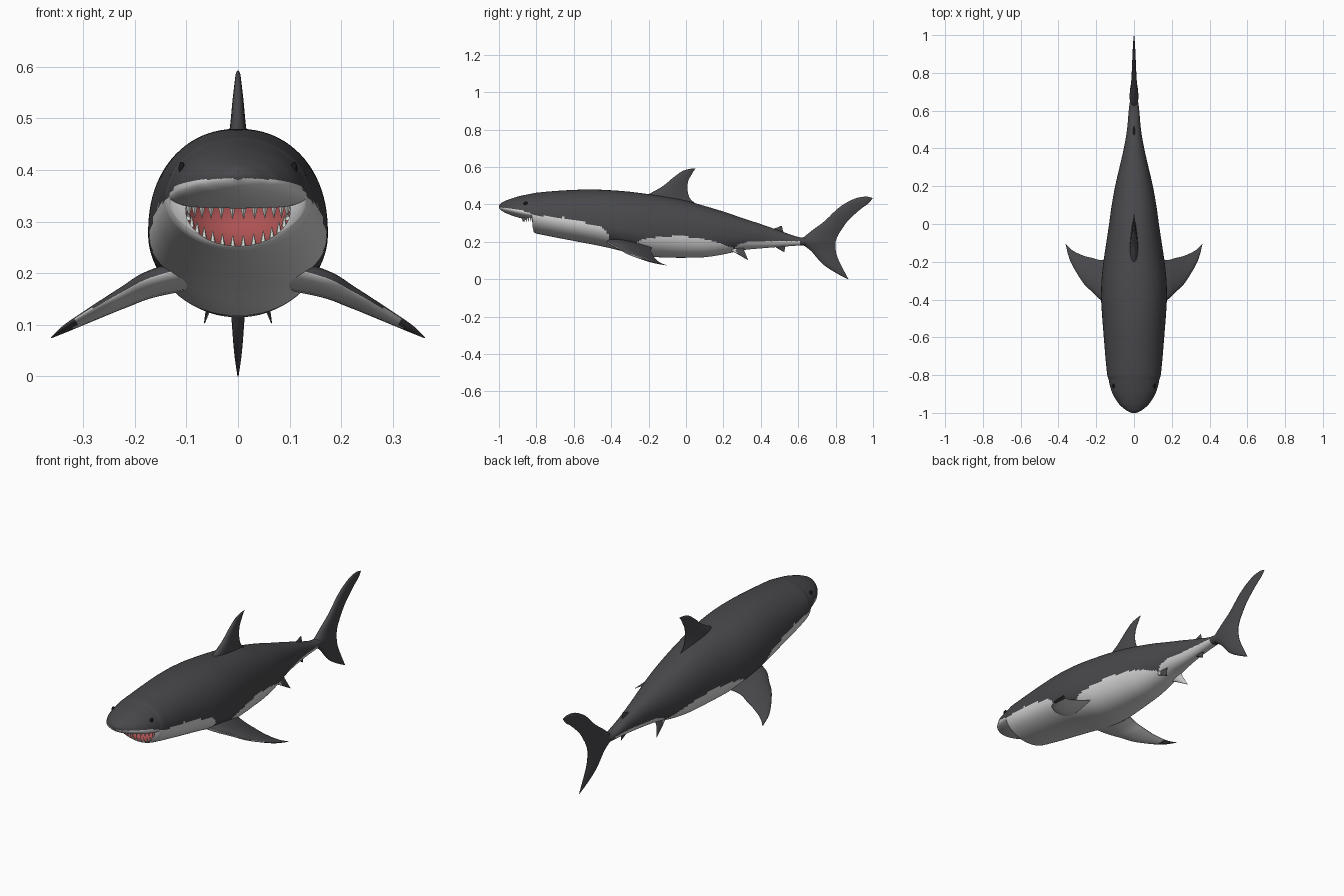
import bpy, bmesh, math
from mathutils import Vector, Matrix

if "Cube" in bpy.data.objects:
    bpy.data.objects.remove(bpy.data.objects["Cube"])


def material(name, rgb):
    m = bpy.data.materials.new(name)
    m.diffuse_color = (*rgb, 1)
    m.use_nodes = True
    m.node_tree.nodes["Principled BSDF"].inputs["Base Color"].default_value = m.diffuse_color
    return m


DARK = material("dark grey skin", (0.065, 0.064, 0.071))
PALE = material("pale belly", (0.68, 0.68, 0.68))
RED = material("mouth red", (0.42, 0.085, 0.085))
TOOTH = material("tooth white", (0.7, 0.7, 0.66))
BLACK = material("eye black", (0.01, 0.01, 0.012))


def sample(rows, k):
    """Smooth (Catmull-Rom) in-between rows, k per interval."""
    out = []
    for i in range(len(rows) - 1):
        p0, p1 = rows[max(i - 1, 0)], rows[i]
        p2, p3 = rows[i + 1], rows[min(i + 2, len(rows) - 1)]
        for j in range(k):
            t = j / k
            out.append([0.5 * (2 * b + (c - a) * t + (2 * a - 5 * b + 4 * c - d) * t * t
                               + (3 * b - a - 3 * c + d) * t ** 3)
                        for a, b, c, d in zip(p0, p1, p2, p3)])
    return out + [list(rows[-1])]


def finish(bm, name, mats, rule=None, smooth=True):
    """Turn a bmesh into a named object, colouring faces by a rule."""
    bmesh.ops.recalc_face_normals(bm, faces=bm.faces)
    bm.normal_update()
    if rule:
        for f in bm.faces:
            f.material_index = rule(f.calc_center_median(), f.normal)
    me = bpy.data.meshes.new(name)
    bm.to_mesh(me)
    bm.free()
    for m in mats:
        me.materials.append(m)
    ob = bpy.data.objects.new(name, me)
    bpy.context.collection.objects.link(ob)
    if smooth:
        activate(ob)
        bpy.ops.object.shade_smooth_by_angle(angle=math.radians(50))
    return ob


def activate(ob):
    bpy.ops.object.select_all(action='DESELECT')
    ob.select_set(True)
    bpy.context.view_layer.objects.active = ob


def loft(rings):
    bm = bmesh.new()
    vs = [[bm.verts.new(p) for p in r] for r in rings]
    n = len(vs[0])
    for a, b in zip(vs, vs[1:]):
        for i in range(n):
            bm.faces.new((a[i], a[(i + 1) % n], b[(i + 1) % n], b[i]))
    bm.faces.new(vs[0])
    bm.faces.new(vs[-1])
    return bm


# Body: rows of y, top z, bottom z, half width, widest z
snout = [(-1, .395, .381, .012, .388), (-.99, .406, .37, .035, .385),
         (-.975, .415, .36, .056, .38), (-.95, .426, .348, .082, .375),
         (-.9, .442, .331, .113, .365), (-.85, .453, .320, .129, .355),
         (-.825, .458, .320, .134, .35)]
trunk = [(-.82, .459, .262, .135, .349), (-.81, .461, .249, .139, .347),
         (-.79, .464, .242, .143, .343), (-.7, .472, .224, .152, .325),
         (-.6, .478, .205, .16, .31), (-.5, .48, .186, .168, .295),
         (-.4, .476, .165, .174, .28), (-.3, .468, .14, .172, .27),
         (-.2, .455, .122, .162, .26), (-.1, .44, .116, .147, .255),
         (0, .42, .115, .132, .25), (.1, .392, .118, .118, .245),
         (.2, .362, .133, .1, .24), (.3, .328, .155, .077, .235),
         (.4, .295, .165, .054, .228), (.5, .26, .173, .037, .215),
         (.6, .226, .18, .028, .203), (.66, .222, .182, .02, .202),
         (.72, .212, .192, .008, .202)]


def ring(row, n=88):
    y, top, bot, w, mid = row
    e = 2 / (1.9 + 0.3 * min(1, max(0, (y + 1) / 0.6)))
    pts = []
    for i in range(n):
        a = math.tau * (i + 0.5) / n
        c, s = math.cos(a), math.sin(a)
        h = top - mid if s > 0 else mid - bot
        pts.append((w * math.copysign(abs(c) ** e, c), y,
                    mid + h * math.copysign(abs(s) ** e, s)))
    return pts


# Height of the border between dark back and pale belly, along y
border = [(-1.01, .385), (-.9, .375), (-.85, .36), (-.8, .34), (-.65, .33), (-.57, .31),
          (-.46, .285), (-.42, .25), (-.4, .195), (-.28, .185), (-.25, .21), (-.2, .222),
          (-.04, .232), (.07, .22), (.18, .195), (.26, .165), (.28, .185), (.33, .2),
          (.5, .205), (.61, .203), (.62, .1), (1.1, .1)]


def body_rule(c, nrm):
    for (y0, z0), (y1, z1) in zip(border, border[1:]):
        if y0 <= c.y < y1:
            return 1 if c.z < z0 + (z1 - z0) * (c.y - y0) / (y1 - y0) else 0
    return 0


body = finish(loft([ring(r) for r in sample(snout, 6) + sample(trunk, 8)]),
              "body", [DARK, PALE, RED], body_rule, smooth=False)

# Open mouth carved out of the head
bm = bmesh.new()
bmesh.ops.create_uvsphere(bm, u_segments=40, v_segments=24, radius=1,
                          matrix=Matrix.Translation((0, -.79, .325)) @ Matrix.Diagonal((.11, .09, .075, 1)))
cutter = finish(bm, "mouth_cutter", [DARK, PALE, RED], lambda c, n: 2, smooth=False)
cutter.hide_render = True
mod = body.modifiers.new("mouth", 'BOOLEAN')
mod.operation = 'DIFFERENCE'
mod.solver = 'EXACT'
mod.object = cutter
activate(body)
bpy.ops.object.modifier_apply(modifier=mod.name)
bpy.data.objects.remove(cutter)
activate(body)
bpy.ops.object.shade_smooth_by_angle(angle=math.radians(40))


# Fins: rows of leading point, trailing point, half thickness
def fin(name, rows, axis, mats=(DARK,), rule=None, sx=1):
    axis = Vector(axis).normalized()
    us = [0, .02, .06, .13, .23, .36, .52, .68, .84, 1]
    rings = []
    for r in sample(rows, 6):
        lead, trail, t = Vector(r[:3]), Vector(r[3:6]), max(r[6], .001)
        prof = [(u, 2.6 * math.sqrt(u) * (1 - u) + .06) for u in us]
        loop = prof + [(u, -h) for u, h in reversed(prof)]
        pts = [lead.lerp(trail, u) + axis * t * h for u, h in loop]
        rings.append([(sx * p.x, p.y, p.z) for p in pts])
    return finish(loft(rings), name, mats, rule)


def flat(rows):
    """Fin rows lying in the middle plane: lead y, z, trail y, z, thickness."""
    return [(0, a, b, 0, c, d, t) for a, b, c, d, t in rows]


X = (1, 0, 0)
fin("dorsal_fin", flat([(-.24, .43, .05, .405, .022), (-.19, .46, .02, .435, .019),
                        (-.125, .497, .008, .48, .014), (-.07, .542, .012, .525, .010),
                        (-.02, .578, .03, .56, .006), (.02, .59, .042, .58, .004),
                        (.052, .593, .052, .592, .001)]), X)
fin("tail_fin", flat([(.866, 0, .868, .002, .001), (.80, .035, .832, .07, .007),
                      (.73, .082, .807, .125, .011), (.67, .15, .799, .17, .015),
                      (.615, .20, .80, .2, .022), (.66, .25, .808, .225, .017),
                      (.74, .31, .828, .26, .013), (.82, .385, .868, .315, .010),
                      (.90, .43, .935, .376, .007), (.96, .442, .975, .405, .004),
                      (.997, .435, .998, .433, .001)]), X)
fin("second_dorsal_fin", flat([(.44, .26, .53, .235, .007), (.475, .272, .52, .255, .005),
                               (.51, .286, .513, .283, .001)]), X)
fin("anal_fin", flat([(.45, .19, .54, .19, .007), (.49, .165, .53, .17, .005),
                      (.525, .145, .527, .148, .001)]), X)

pectoral = [(.08, -.44, .215, .08, -.17, .18, .03), (.17, -.405, .19, .17, -.19, .157, .022),
            (.22, -.36, .165, .22, -.18, .135, .016), (.27, -.31, .137, .27, -.167, .113, .011),
            (.335, -.2, .097, .325, -.14, .09, .006), (.362, -.107, .075, .362, -.104, .075, .001)]
pelvic = [(.04, .21, .17, .035, .31, .18, .009), (.055, .27, .138, .05, .312, .152, .006),
          (.065, .33, .103, .065, .332, .105, .001)]
for side, sx in (("left", 1), ("right", -1)):
    # dark above, pale below with a dark tip
    fin(side + "_pectoral_fin", pectoral, (.5, 0, .87), (DARK, PALE),
        lambda c, n: 1 if n.z < 0 and abs(c.x) < .315 else 0, sx)
    fin(side + "_pelvic_fin", pelvic, (.9, 0, .35), (DARK, PALE),
        lambda c, n: 1 if n.x * sx < 0 or c.y < .27 else 0, sx)
    # Eyes
    bm = bmesh.new()
    bmesh.ops.create_uvsphere(bm, u_segments=20, v_segments=12, radius=1,
                              matrix=Matrix.Translation((sx * .109, -.857, .404))
                              @ Matrix.Diagonal((.006, .011, .012, 1)))
    finish(bm, side + "_eye", [BLACK])

# Teeth along the upper and lower jaw
upper, lower = bmesh.new(), bmesh.new()
for i in range(14):
    t = math.radians(-78 + 156 * i / 13)
    s, c = math.sin(t), math.cos(t)
    for bm, pos, flip in ((upper, (.104 * s, -.80 - .072 * c, .322 - .006 * c), math.pi),
                          (lower, (.098 * s, -.808, .327 - .064 * c), 0)):
        bmesh.ops.create_cone(bm, cap_ends=True, segments=5, radius1=.006, radius2=.0005, depth=.022,
                              matrix=Matrix.Translation(pos) @ Matrix.Rotation(flip, 4, 'X'))
finish(upper, "upper_teeth", [TOOTH], smooth=False)
finish(lower, "lower_teeth", [TOOTH], smooth=False)
